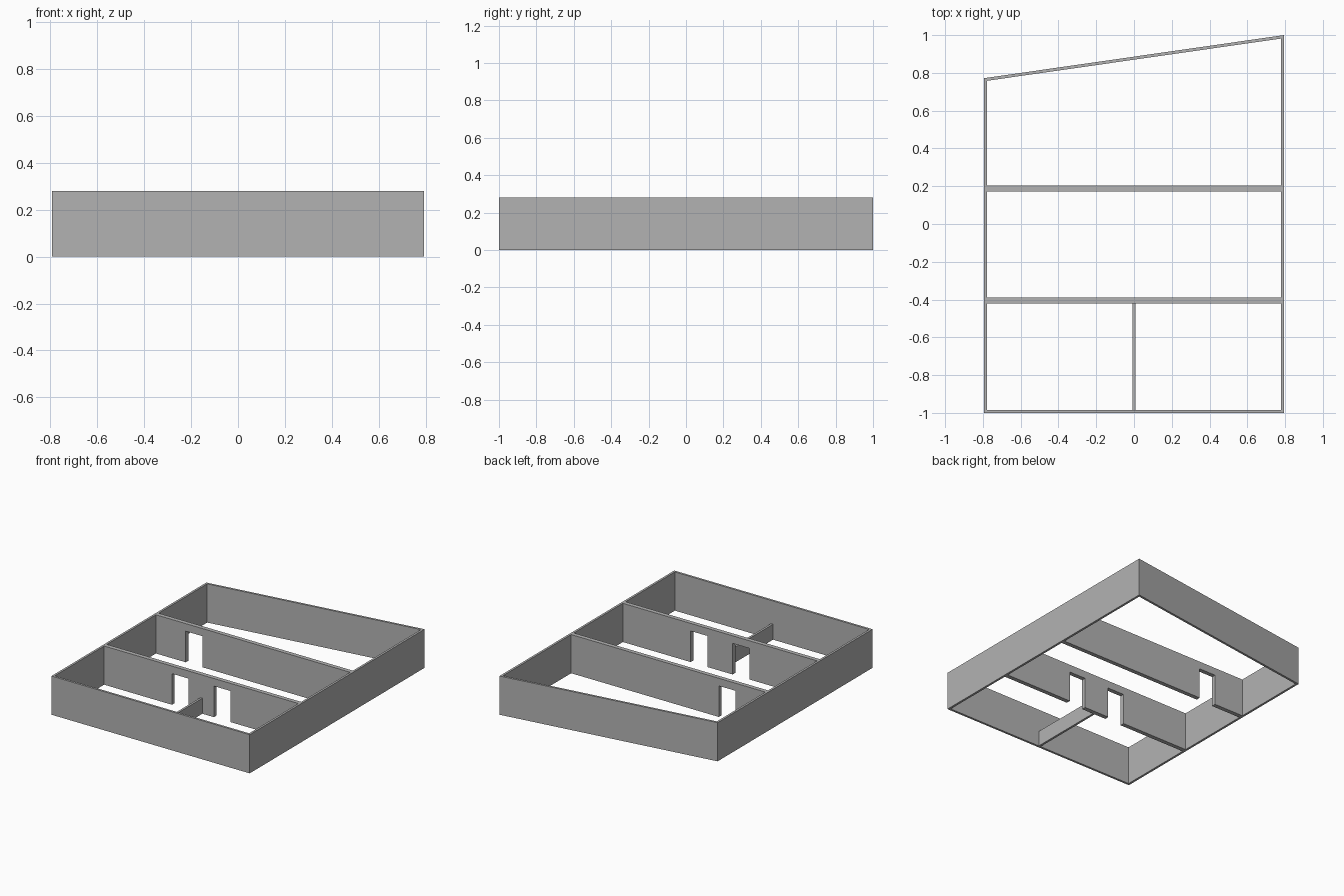
import bpy, bmesh
from math import hypot

if "Cube" in bpy.data.objects:
    bpy.data.objects.remove(bpy.data.objects["Cube"], do_unlink=True)

HALF = 0.794          # half width
WALL = 0.28           # wall height
THICK = 0.016         # outer wall thickness
DOOR_H, DOOR_W = 0.225, 0.134
BACK_R, BACK_L = 0.772, 1.0
SLOPE = (BACK_L - BACK_R) / (2 * HALF)

plaster = bpy.data.materials.new("plaster grey")
plaster.use_nodes = True
grey = (0.45, 0.45, 0.45, 1)
plaster.diffuse_color = grey
plaster.node_tree.nodes["Principled BSDF"].inputs["Base Color"].default_value = grey


def finish(name, bm):
    bmesh.ops.recalc_face_normals(bm, faces=bm.faces)
    mesh = bpy.data.meshes.new(name)
    bm.to_mesh(mesh)
    bm.free()
    mesh.materials.append(plaster)
    obj = bpy.data.objects.new(name, mesh)
    bpy.context.collection.objects.link(obj)
    return obj


def extrude(bm, faces, direction):
    res = bmesh.ops.extrude_face_region(bm, geom=faces)
    verts = [g for g in res["geom"] if isinstance(g, bmesh.types.BMVert)]
    bmesh.ops.translate(bm, verts=verts, vec=direction)


# Outer walls: a mitred ring with a slanted back
inner = HALF - THICK
drop = THICK * hypot(1, SLOPE)
back = lambda x: BACK_R + SLOPE * (x + HALF)
outside = [(-HALF, -1), (HALF, -1), (HALF, BACK_L), (-HALF, BACK_R)]
inside = [(-inner, THICK - 1), (inner, THICK - 1),
          (inner, back(inner) - drop), (-inner, back(-inner) - drop)]
bm = bmesh.new()
out_v, in_v = [[bm.verts.new((x, y, 0)) for x, y in ring] for ring in (outside, inside)]
ring = [bm.faces.new((out_v[i - 1], out_v[i], in_v[i], in_v[i - 1])) for i in range(4)]
extrude(bm, ring, (0, 0, WALL))
finish("outer_walls", bm)


# Cross walls: a front profile with door notches, extruded in depth
def cross_wall(name, y0, y1, door_centres):
    profile = [(-inner, 0)]
    for c in door_centres:
        a, b = c - DOOR_W / 2, c + DOOR_W / 2
        profile += [(a, 0), (a, DOOR_H), (b, DOOR_H), (b, 0)]
    profile += [(inner, 0), (inner, WALL), (-inner, WALL)]
    bm = bmesh.new()
    face = bm.faces.new([bm.verts.new((x, y0, z)) for x, z in profile])
    extrude(bm, [face], (0, y1 - y0, 0))
    finish(name, bm)


cross_wall("front_cross_wall", -0.42, -0.389, [-0.168, 0.168])
cross_wall("rear_cross_wall", 0.172, 0.203, [-0.472])

# Low partition between the two front rooms
bm = bmesh.new()
x, y0, y1 = THICK / 2, THICK - 1, -0.42
base = bm.faces.new([bm.verts.new((px, py, 0))
                     for px, py in ((-x, y0), (x, y0), (x, y1), (-x, y1))])
extrude(bm, [base], (0, 0, WALL * 0.4))
finish("low_partition", bm)
